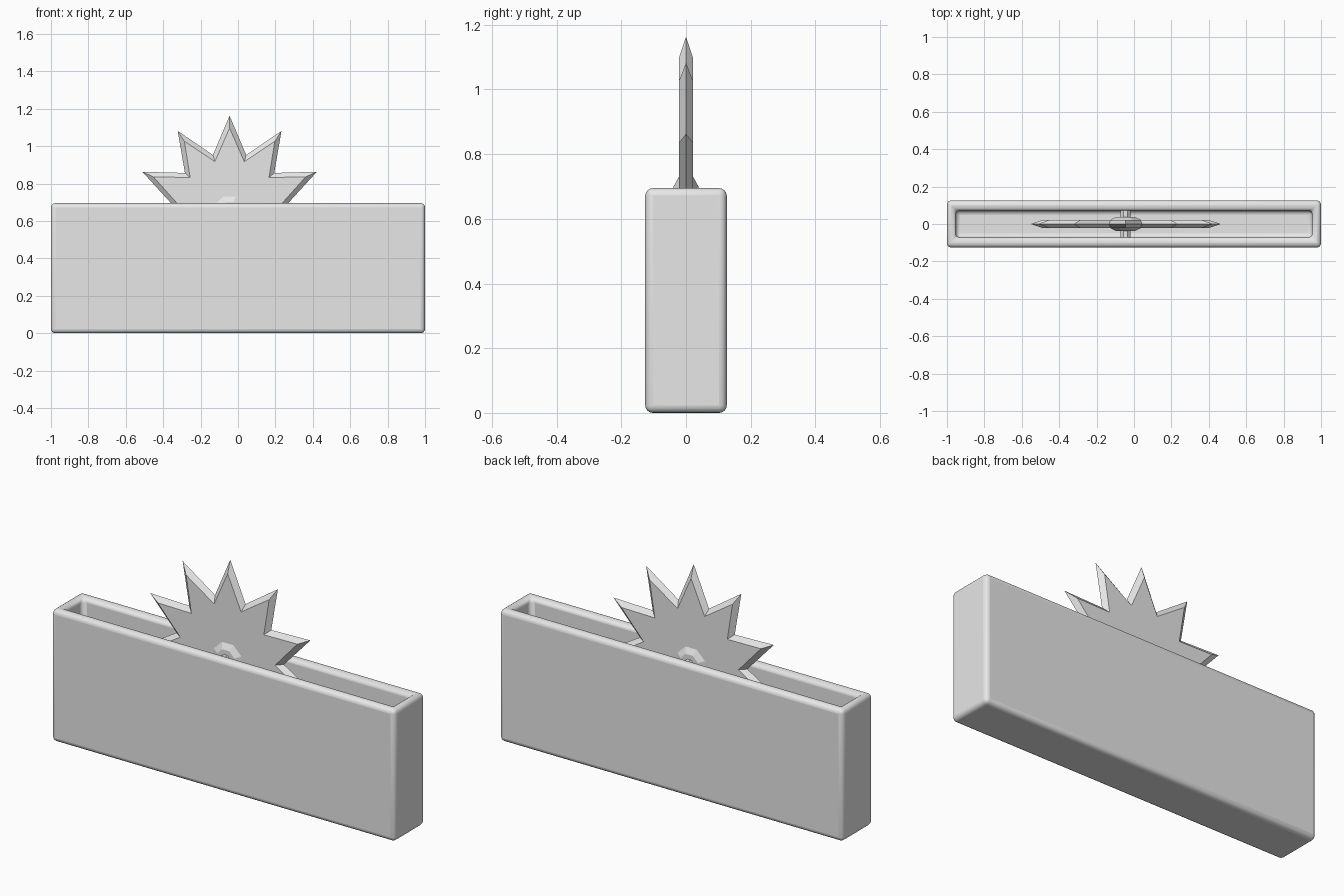
import bpy, bmesh, math

if "Cube" in bpy.data.objects:
    bpy.data.objects.remove(bpy.data.objects["Cube"])

grey = bpy.data.materials.new("plain grey")
grey.diffuse_color = (0.8, 0.8, 0.8, 1)
grey.use_nodes = True
grey.node_tree.nodes["Principled BSDF"].inputs["Base Color"].default_value = grey.diffuse_color


def add_object(name, bm):
    bmesh.ops.recalc_face_normals(bm, faces=bm.faces)
    mesh = bpy.data.meshes.new(name)
    bm.to_mesh(mesh)
    bm.free()
    mesh.materials.append(grey)
    ob = bpy.data.objects.new(name, mesh)
    bpy.context.collection.objects.link(ob)
    return ob


def loft(name, loops):
    """Skin a stack of equal-length vertex loops and cap both ends."""
    bm = bmesh.new()
    rings = [[bm.verts.new(p) for p in loop] for loop in loops]
    n = len(rings[0])
    for a, b in zip(rings, rings[1:]):
        for i in range(n):
            j = (i + 1) % n
            bm.faces.new((a[i], a[j], b[j], b[i]))
    bm.faces.new(rings[0])
    bm.faces.new(rings[-1])
    return add_object(name, bm)


def rectangle(hx, hy, z):
    return [(-hx, -hy, z), (hx, -hy, z), (hx, hy, z), (-hx, hy, z)]


# Open-topped housing with rounded edges
H, FLOOR = 0.695, 0.06
housing = loft("housing", [rectangle(1, 0.126, 0), rectangle(1, 0.126, H),
                           rectangle(0.953, 0.072, H), rectangle(0.953, 0.072, FLOOR)])
bevel = housing.modifiers.new("rounded edges", 'BEVEL')
bevel.width = 0.024
bevel.segments = 4
bevel.limit_method = 'ANGLE'
bpy.context.view_layer.objects.active = housing
housing.select_set(True)
bpy.ops.object.shade_smooth_by_angle(angle=math.radians(35))
housing.select_set(False)

# Eleven-toothed blade: full outline in the middle plane, inset flat faces
CX, CZ, TEETH = -0.045, 0.65, 11


def star(tip, valley, y):
    pts = []
    for i in range(TEETH * 2):
        a = math.pi * i / TEETH
        r = valley if i % 2 else tip
        pts.append((CX + r * math.sin(a), y, CZ + r * math.cos(a)))
    return pts


loft("saw_blade", [star(0.447, 0.279, -0.022), star(0.513, 0.316, 0),
                   star(0.447, 0.279, 0.022)])


# Stepped hub and axle through the blade
def ring(r, y, n=8):
    return [(CX + r * math.sin(math.tau * (i + 0.5) / n), y,
             CZ + r * math.cos(math.tau * (i + 0.5) / n)) for i in range(n)]


loft("hub", [ring(0.055, -0.038), ring(0.087, -0.022),
             ring(0.087, 0.022), ring(0.055, 0.038)])
loft("axle", [ring(0.028, -0.075), ring(0.028, 0.075)])
